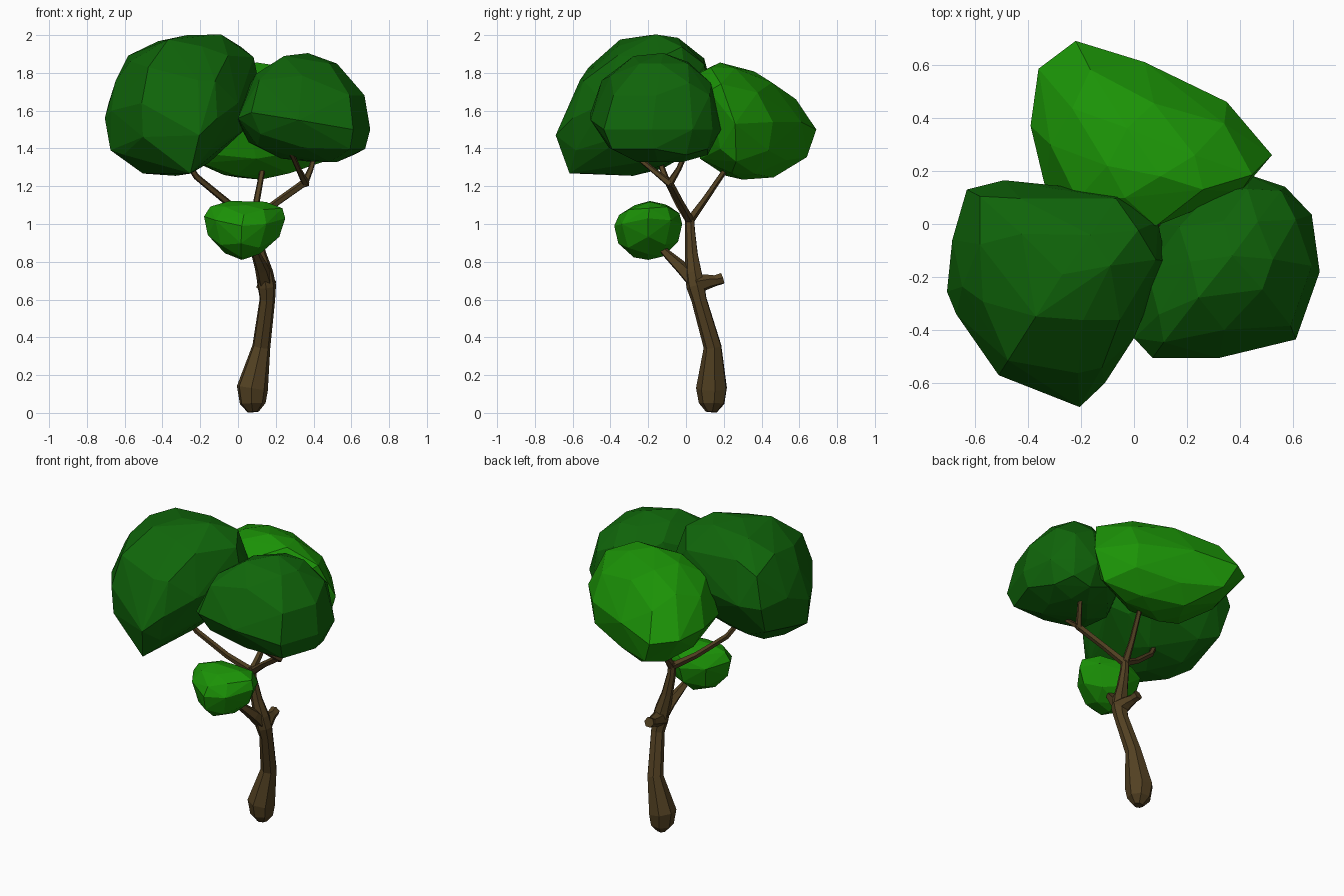
import bpy, bmesh
from math import sin, cos, pi, radians
from mathutils import Vector


def material(name, rgb):
    m = bpy.data.materials.new(name)
    m.diffuse_color = (*rgb, 1)
    return m


BARK = material("bark", (0.085, 0.052, 0.016))
DARK = material("dark_leaves", (0.005, 0.13, 0.003))
LIGHT = material("light_leaves", (0.011, 0.29, 0.002))


def finish(name, bm, mat):
    bmesh.ops.recalc_face_normals(bm, faces=bm.faces)
    me = bpy.data.meshes.new(name)
    bm.to_mesh(me)
    bm.free()
    me.materials.append(mat)
    bpy.context.collection.objects.link(bpy.data.objects.new(name, me))


def limb(name, path, sides=5):
    """Tapered faceted tube; path entries are (x, y, z, radius)."""
    bm = bmesh.new()
    pts = [Vector(p[:3]) for p in path]
    rings = []
    for i, p in enumerate(pts):
        t = (pts[min(i + 1, len(pts) - 1)] - pts[max(i - 1, 0)]).normalized()
        u = t.cross(Vector((0.3, 1, 0.1))).normalized()
        v = t.cross(u)
        rings.append([bm.verts.new(p + path[i][3] * (u * cos(k * 2 * pi / sides) + v * sin(k * 2 * pi / sides)))
                      for k in range(sides)])
    for a, b in zip(rings, rings[1:]):
        for k in range(sides):
            j = (k + 1) % sides
            bm.faces.new((a[k], a[j], b[j], b[k]))
    bm.faces.new(rings[0])
    bm.faces.new(rings[-1])
    finish(name, bm, BARK)


def foliage(name, mat, centre, top, bottom, rim):
    """Faceted clump: the rim outline is domed toward a top and a bottom pole."""
    bm = bmesh.new()
    c = Vector(centre)
    for p in rim:
        bm.verts.new(p)
    for pole, power in ((Vector(top), 0.98), (Vector(bottom), 1.03)):
        bm.verts.new(pole)
        # alternate columns are staggered so the facets become irregular triangles
        for angles, start in (((28, 64), 0), ((40,), 1)):
            for a in map(radians, angles):
                for p in rim[start::2]:
                    bm.verts.new(c + (Vector(p) - c) * cos(a) ** power + (pole - c) * sin(a) ** 0.93)
    hull = bmesh.ops.convex_hull(bm, input=bm.verts)
    junk = {g for g in hull["geom_interior"] + hull["geom_unused"] if isinstance(g, bmesh.types.BMVert)}
    bmesh.ops.delete(bm, geom=list(junk), context='VERTS')
    finish(name, bm, mat)


# Trunk with swollen foot
limb("trunk", [(0.08, 0.135, 0.005, 0.03), (0.077, 0.138, 0.05, 0.07), (0.075, 0.138, 0.13, 0.085),
               (0.123, 0.142, 0.35, 0.049), (0.155, 0.07, 0.6, 0.042), (0.152, 0.052, 0.67, 0.05),
               (0.14, 0.04, 0.74, 0.047), (0.115, 0.03, 0.84, 0.035), (0.09, 0.022, 0.97, 0.027),
               (0.085, 0.02, 1.05, 0.024)], 7)

# Branches
limb("cut_stub", [(0.15, 0.05, 0.68, 0.055), (0.14, 0.12, 0.695, 0.038), (0.135, 0.155, 0.70, 0.03),
                  (0.13, 0.193, 0.712, 0.032)], 6)
limb("low_branch", [(0.145, 0.05, 0.69, 0.045), (0.125, -0.02, 0.765, 0.037), (0.09, -0.11, 0.85, 0.023),
                    (0.05, -0.18, 0.95, 0.018)])
limb("left_branch", [(0.09, 0.02, 1.02, 0.024), (-0.05, -0.04, 1.11, 0.019), (-0.22, -0.11, 1.25, 0.017),
                     (-0.29, -0.15, 1.36, 0.015)])
limb("right_branch", [(0.09, 0.02, 1.02, 0.024), (0.2, -0.03, 1.11, 0.02), (0.355, -0.09, 1.22, 0.021)])
limb("right_twig_inner", [(0.36, -0.08, 1.21, 0.021), (0.32, -0.18, 1.29, 0.015), (0.28, -0.29, 1.38, 0.014)])
limb("right_twig_outer", [(0.35, -0.09, 1.21, 0.021), (0.385, -0.04, 1.29, 0.015), (0.41, 0.0, 1.38, 0.014)])
limb("back_branch", [(0.085, 0.02, 1.02, 0.024), (0.1, 0.1, 1.13, 0.018), (0.13, 0.21, 1.29, 0.015)])

# Leaf clumps
foliage("left_foliage", DARK, (-0.29, -0.22, 1.61), (-0.27, -0.19, 2.0), (-0.33, -0.28, 1.255),
        [(-0.705, -0.255, 1.56), (-0.685, -0.06, 1.64), (-0.63, 0.13, 1.62), (-0.49, 0.165, 1.62),
         (-0.05, 0.12, 1.66), (0.09, 0.01, 1.7), (0.12, -0.14, 1.7), (0.0, -0.43, 1.64),
         (-0.11, -0.6, 1.56), (-0.205, -0.69, 1.47), (-0.51, -0.57, 1.64), (-0.67, -0.34, 1.6)])
foliage("right_foliage", DARK, (0.35, -0.16, 1.55), (0.37, -0.12, 1.905), (0.38, -0.14, 1.33),
        [(0.70, -0.18, 1.5), (0.67, 0.035, 1.5), (0.57, 0.14, 1.5), (0.435, 0.185, 1.5),
         (0.28, 0.14, 1.52), (0.1, 0.0, 1.56), (0.0, -0.2, 1.54), (0.0, -0.43, 1.56),
         (0.07, -0.505, 1.59), (0.32, -0.505, 1.55), (0.61, -0.435, 1.5)])
foliage("back_foliage", LIGHT, (0.05, 0.31, 1.54), (0.1, 0.18, 1.855), (0.12, 0.3, 1.235),
        [(-0.39, 0.37, 1.53), (-0.36, 0.585, 1.52), (-0.22, 0.69, 1.5), (0.04, 0.61, 1.54),
         (0.35, 0.46, 1.54), (0.52, 0.26, 1.53), (0.42, 0.17, 1.55), (0.05, 0.01, 1.55),
         (-0.24, 0.1, 1.52), (-0.335, 0.14, 1.52)])
foliage("small_foliage", LIGHT, (0.03, -0.2, 1.0), (0.05, -0.19, 1.115), (0.02, -0.2, 0.81),
        [(-0.18, -0.2, 1.04), (-0.12, -0.3, 1.02), (0.02, -0.38, 0.99), (0.15, -0.34, 1.0),
         (0.25, -0.2, 1.03), (0.2, -0.08, 1.02), (0.06, -0.02, 1.0), (-0.1, -0.06, 1.02)])
